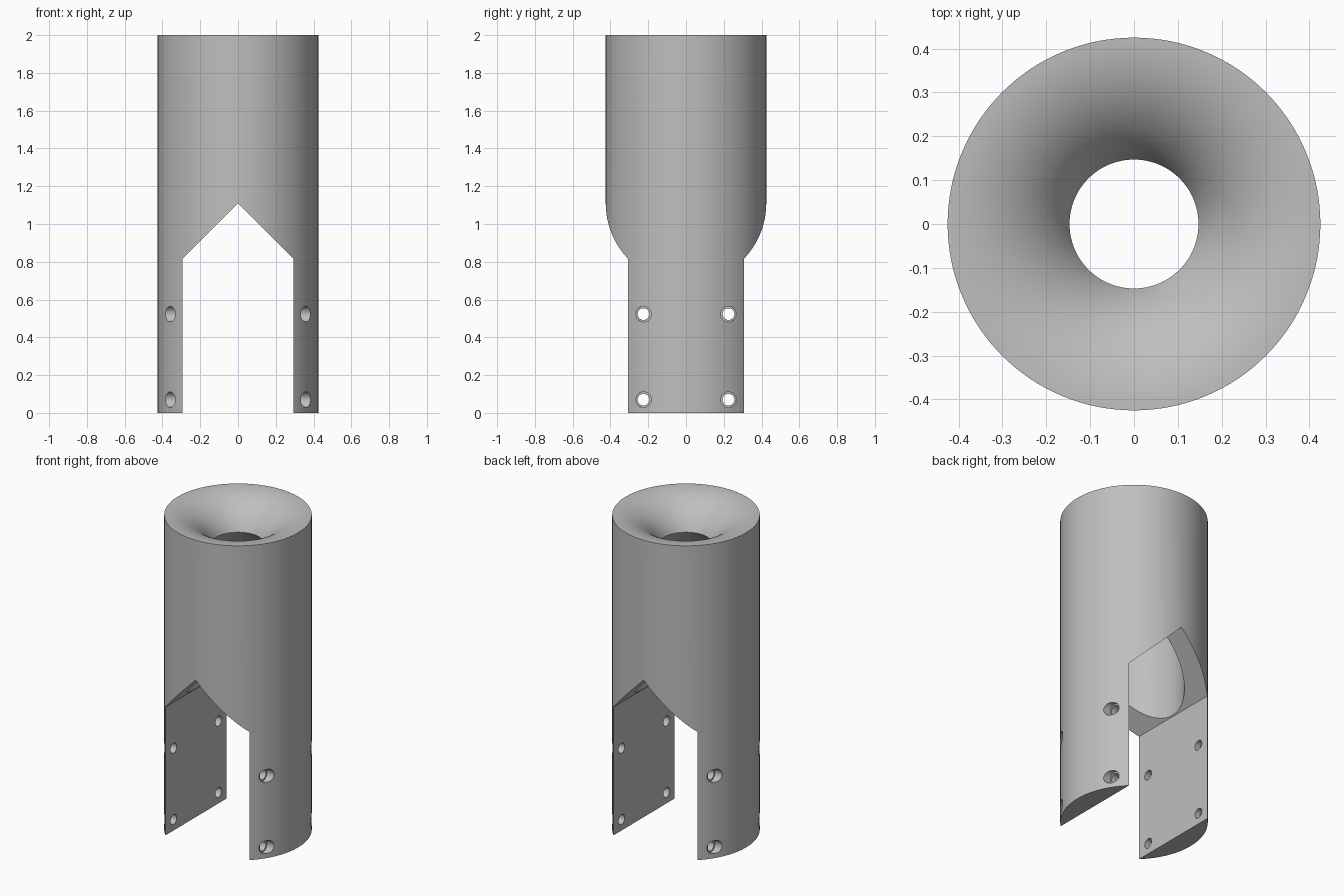
import bpy, bmesh, math
from mathutils import Matrix

cube = bpy.data.objects.get("Cube")
if cube:
    bpy.data.objects.remove(cube, do_unlink=True)

RADIUS, HEIGHT, BORE, NECK = 0.425, 2.0, 0.29, 0.147
SLOT, EAVE, RIDGE = 0.295, 0.815, 1.11
NECK_Z = 1.82
SEGMENTS = 128

grey = bpy.data.materials.new("plain grey")
grey.use_nodes = True
grey.diffuse_color = (0.52, 0.52, 0.52, 1)
grey.node_tree.nodes["Principled BSDF"].inputs["Base Color"].default_value = (0.52, 0.52, 0.52, 1)


def add_object(name, bm):
    bmesh.ops.recalc_face_normals(bm, faces=bm.faces)
    mesh = bpy.data.meshes.new(name)
    bm.to_mesh(mesh)
    bm.free()
    mesh.materials.append(grey)
    obj = bpy.data.objects.new(name, mesh)
    bpy.context.collection.objects.link(obj)
    return obj


def lathe(name, profile):
    """Revolve a closed (radius, height) profile about z."""
    bm = bmesh.new()
    rings = []
    for i in range(SEGMENTS):
        a = math.tau * i / SEGMENTS
        rings.append([bm.verts.new((r * math.cos(a), r * math.sin(a), z)) for r, z in profile])
    n = len(profile)
    for i in range(SEGMENTS):
        here, after = rings[i], rings[(i + 1) % SEGMENTS]
        for j in range(n):
            k = (j + 1) % n
            bm.faces.new((here[j], after[j], after[k], here[k]))
    return add_object(name, bm)


def rod(name, radius, x0, x1, y, z):
    """Cylinder along x, used as a drill."""
    bm = bmesh.new()
    place = Matrix.Translation(((x0 + x1) / 2, y, z)) @ Matrix.Rotation(math.pi / 2, 4, 'Y')
    bmesh.ops.create_cone(bm, cap_ends=True, segments=32, radius1=radius, radius2=radius,
                          depth=abs(x1 - x0), matrix=place)
    return add_object(name, bm)


def cut(target, cutter):
    cutter.hide_render = True
    mod = target.modifiers.new("cut", 'BOOLEAN')
    mod.operation = 'DIFFERENCE'
    mod.solver = 'EXACT'
    mod.object = cutter
    bpy.context.view_layer.objects.active = target
    bpy.ops.object.modifier_apply(modifier=mod.name)
    bpy.data.objects.remove(cutter, do_unlink=True)


# Tube with a rounded funnel mouth, a narrow neck and a wide lower bore
run, drop = RADIUS - NECK, HEIGHT - NECK_Z
sweep = 2 * math.atan2(drop, run)
bend = run / math.sin(sweep)
funnel = []
for i in range(25):
    t = sweep * i / 24
    funnel.append((RADIUS - bend * math.sin(t), HEIGHT - bend * (1 - math.cos(t))))
profile = [(RADIUS, 0)] + funnel + [(BORE, NECK_Z - (BORE - NECK)), (BORE, 0)]
body = lathe("forked_tube", profile)

# Gabled slot between the two legs
bm = bmesh.new()
outline = [(-SLOT, -0.2), (SLOT, -0.2), (SLOT, EAVE), (0, RIDGE), (-SLOT, EAVE)]
gable = bm.faces.new([bm.verts.new((x, -0.6, z)) for x, z in outline])
extruded = bmesh.ops.extrude_face_region(bm, geom=[gable])["geom"]
moved = [v for v in extruded if isinstance(v, bmesh.types.BMVert)]
bmesh.ops.translate(bm, verts=moved, vec=(0, 1.2, 0))
cut(body, add_object("slot_cutter", bm))

# Screw holes through the legs, recessed from the outside
for y in (-0.225, 0.225):
    for z in (0.07, 0.523):
        cut(body, rod("hole_cutter", 0.031, -0.6, 0.6, y, z))
        for side in (-1, 1):
            cut(body, rod("recess_cutter", 0.041, side * 0.333, side * 0.6, y, z))

# Smooth shading with crisp edges
bpy.ops.object.select_all(action='DESELECT')
body.select_set(True)
bpy.context.view_layer.objects.active = body
bpy.ops.object.shade_smooth_by_angle(angle=math.radians(25))
